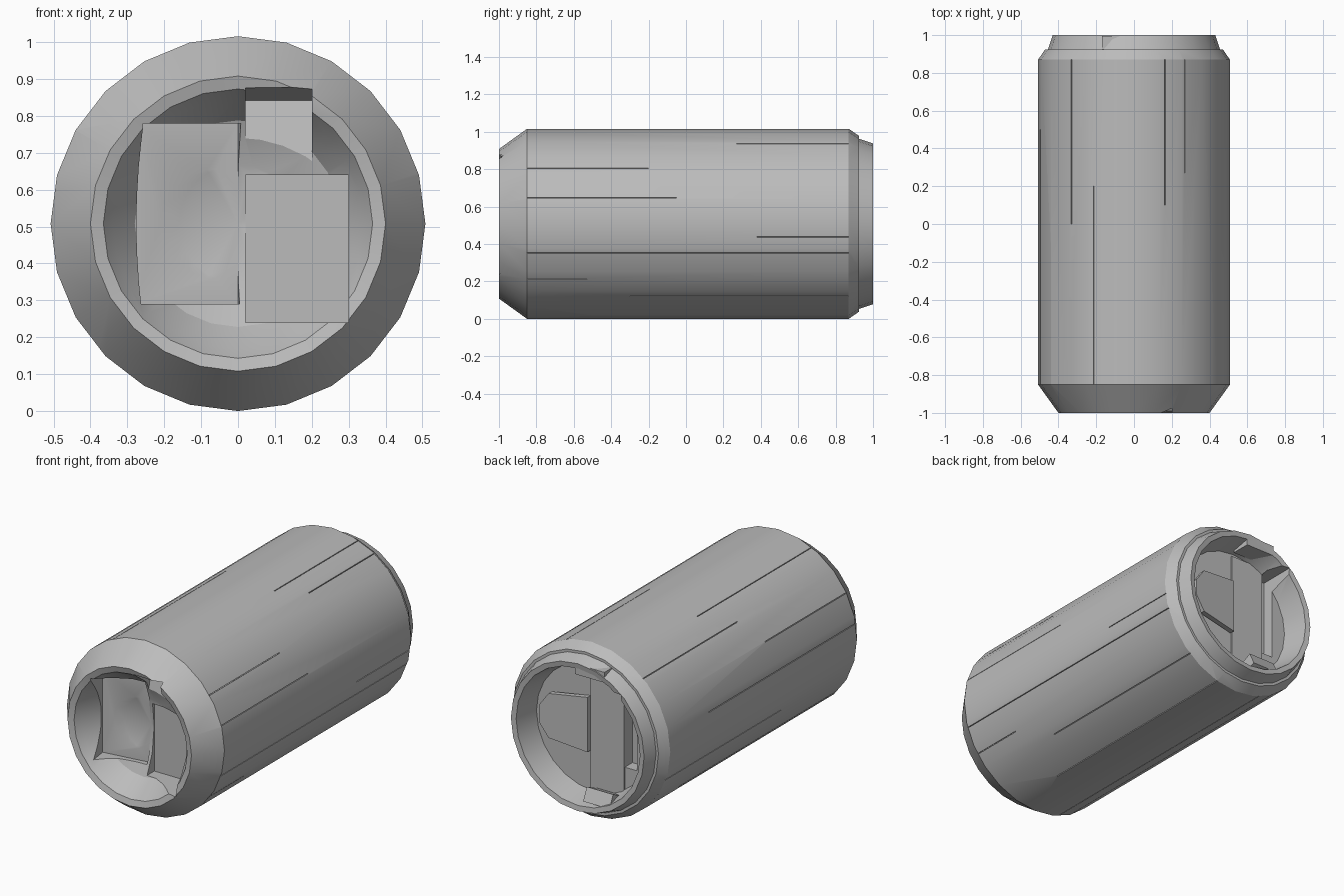
import bpy, bmesh, math
from mathutils import Matrix, Vector

if "Cube" in bpy.data.objects:
    bpy.data.objects.remove(bpy.data.objects["Cube"])

SIDES, RADIUS, AXIS = 24, 0.508, 0.508

metal = bpy.data.materials.new("grey_metal")
metal.use_nodes = True
GREY = (0.5, 0.5, 0.5, 1)
metal.diffuse_color = GREY
metal.node_tree.nodes["Principled BSDF"].inputs["Base Color"].default_value = GREY


def finish(name, bm):
    bmesh.ops.recalc_face_normals(bm, faces=bm.faces)
    mesh = bpy.data.meshes.new(name)
    bm.to_mesh(mesh)
    bm.free()
    mesh.materials.append(metal)
    obj = bpy.data.objects.new(name, mesh)
    bpy.context.collection.objects.link(obj)
    return obj


def lathe(name, profile):
    """Revolve (radius, y) points around the lengthwise axis."""
    bm = bmesh.new()
    verts = [bm.verts.new((r, y, AXIS)) for r, y in profile]
    edges = [bm.edges.new(pair) for pair in zip(verts, verts[1:])]
    bmesh.ops.spin(bm, geom=verts + edges, cent=(0, 0, AXIS), axis=(0, 1, 0),
                   angle=math.tau, steps=SIDES, use_duplicate=False)
    bmesh.ops.remove_doubles(bm, verts=bm.verts, dist=0.0005)
    return finish(name, bm)


def add_box(bm, x, y, z, tilt=0, axis="Z"):
    """Box between (min, max) pairs, tilted about its own centre."""
    centre = Vector([sum(p) / 2 for p in (x, y, z)])
    size = [p[1] - p[0] for p in (x, y, z)]
    bmesh.ops.create_cube(bm, size=1, matrix=Matrix.Translation(centre)
                          @ Matrix.Rotation(math.radians(tilt), 4, axis)
                          @ Matrix.Diagonal((*size, 1)))


def box(name, *args):
    bm = bmesh.new()
    add_box(bm, *args)
    return finish(name, bm)


def cut(target, bm, name):
    cutter = finish(name, bm)
    cutter.hide_render = True
    mod = target.modifiers.new(name, "BOOLEAN")
    mod.operation, mod.solver, mod.object = "DIFFERENCE", "EXACT", cutter
    mod.use_self = True
    bpy.context.view_layer.objects.active = target
    bpy.ops.object.modifier_apply(modifier=name)
    bpy.data.objects.remove(cutter)


# Cylinder with bevelled base, domed recess, stepped rim and sunken lid
can = lathe("can_body", [
    (0, -0.80), (0.16, -0.82), (0.28, -0.87), (0.34, -0.95), (0.365, -0.99), (0.40, -1.0),
    (RADIUS, -0.85), (RADIUS, 0.87), (0.47, 0.925), (0.455, 0.925),
    (0.43, 1.0), (0.40, 0.995), (0.37, 0.85), (0, 0.85)])

# Angular pockets in the base
pockets = bmesh.new()
add_box(pockets, (0.02, 0.30), (-1.1, -0.80), (0.24, 0.64))
add_box(pockets, (-0.26, 0.02), (-1.1, -0.83), (0.29, 0.78), 8)
add_box(pockets, (0.02, 0.20), (-1.1, -0.85), (0.64, 0.87), -12, "X")
cut(can, pockets, "base_pockets")

# Narrow opening in the lid
slot = bmesh.new()
add_box(slot, (-0.28, -0.2), (0.78, 1.1), (0.33, 0.83))
cut(can, slot, "lid_slot")

# Fine lengthwise panel seams: angle, start, end
seams = bmesh.new()
for angle, start, end in [
        (36, -0.85, -0.2), (16, -0.85, -0.05), (-18, -0.85, 0.87), (-8, 0.38, 0.87),
        (58, 0.27, 0.87), (-36, -0.85, -0.53), (-50, -0.3, 0.87), (71, 0.1, 0.87),
        (115, -0.85, 0.2), (131, 0, 0.87), (150, -0.85, -0.1), (170, -0.85, 0.5),
        (200, -0.2, 0.87), (222, -0.85, 0.6), (250, -0.85, 0.87), (285, -0.5, 0.87)]:
    turn = Matrix.Rotation(-math.radians(angle), 4, "Y")
    bmesh.ops.create_cube(seams, size=1, matrix=Matrix.Translation((0, (start + end) / 2, AXIS))
                          @ turn @ Matrix.Translation((RADIUS, 0, 0))
                          @ Matrix.Diagonal((0.03, end - start, 0.004, 1)))
cut(can, seams, "panel_seams")

# Raised strip and pull tab on the lid
box("lid_strip", (-0.2, 0.015), (0.82, 0.858), (0.15, 0.86))
tab = bmesh.new()
bmesh.ops.create_cone(tab, cap_ends=True, segments=10, radius1=0.16, radius2=0.16, depth=0.03,
                      matrix=Matrix.Translation((0.16, 0.88, 0.53)) @ Matrix.Rotation(math.pi / 2, 4, "X"))
for v in tab.verts:
    if v.co.x < 0.16:
        v.co.x = 0.02
        v.co.z = 0.37 if v.co.z < 0.53 else 0.69
    v.co.y += 0.1 * (v.co.x - 0.16)
bmesh.ops.remove_doubles(tab, verts=tab.verts, dist=0.0005)
finish("pull_tab", tab)

# Blocks wedged against the inner rim
box("rim_block_bottom", (-0.2, -0.03), (0.86, 0.98), (0.11, 0.19), 25, "X")
box("rim_block_top", (-0.17, 0.02), (0.88, 0.995), (0.87, 0.93))

# Soft sides, crisp bevels
bpy.ops.object.select_all(action="DESELECT")
can.select_set(True)
bpy.context.view_layer.objects.active = can
bpy.ops.object.shade_smooth_by_angle(angle=math.radians(25))
